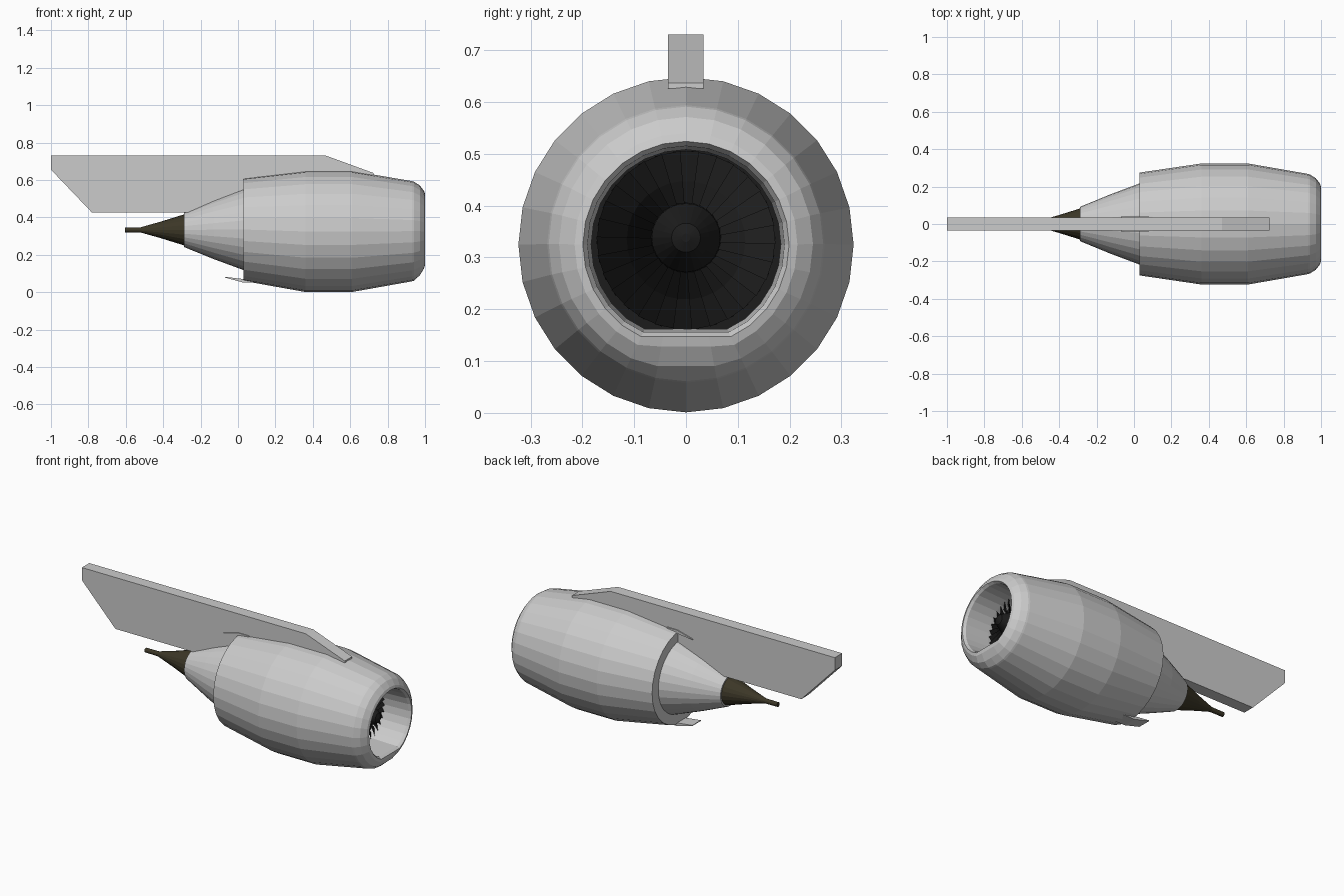
import bpy, bmesh, math
from mathutils import Vector

if "Cube" in bpy.data.objects:
    bpy.data.objects.remove(bpy.data.objects["Cube"])

SIDES = 28


def material(name, rgb):
    m = bpy.data.materials.new(name)
    m.diffuse_color = (*rgb, 1)
    m.use_nodes = True
    m.node_tree.nodes["Principled BSDF"].inputs["Base Color"].default_value = m.diffuse_color
    return m


BLACK = material("fan_black", (0.012, 0.012, 0.012))
BROWN = material("exhaust_brown", (0.045, 0.038, 0.02))


def finish(name, bm, mat=None, recalc=True):
    if recalc:
        bmesh.ops.recalc_face_normals(bm, faces=bm.faces)
    me = bpy.data.meshes.new(name)
    bm.to_mesh(me)
    bm.free()
    ob = bpy.data.objects.new(name, me)
    bpy.context.collection.objects.link(ob)
    if mat:
        me.materials.append(mat)
    return ob


def lathe(name, profile, sides=SIDES, mat=None, caps=(False, False)):
    """Rings along x: (x, radius, centre z, optional lowest z)."""
    bm = bmesh.new()
    rings = []
    for x, r, cz, *low in profile:
        ring = []
        for i in range(sides):
            a = 2 * math.pi * i / sides
            z = cz + r * math.cos(a)
            if low:
                z = max(z, low[0])
            ring.append(bm.verts.new((x, r * math.sin(a), z)))
        rings.append(ring)
    for p, q in zip(rings, rings[1:]):
        for i in range(sides):
            j = (i + 1) % sides
            bm.faces.new((p[i], p[j], q[j], q[i]))
    for use, ring in zip(caps, (rings[0], rings[-1])):
        if use:
            bm.faces.new(ring)
    return finish(name, bm, mat)


def extrude_side(name, outline, y0, y1, mat=None):
    """Side outline in x, z extruded across y."""
    bm = bmesh.new()
    f = bm.faces.new([bm.verts.new((x, y0, z)) for x, z in outline])
    out = bmesh.ops.extrude_face_region(bm, geom=[f])
    moved = [v for v in out["geom"] if isinstance(v, bmesh.types.BMVert)]
    bmesh.ops.translate(bm, verts=moved, vec=(0, y1 - y0, 0))
    return finish(name, bm, mat)


# Outer cowling, closed at the back against the core
lathe("cowling", [(0.03, 0.21, 0.335), (0.03, 0.275, 0.335), (0.36, 0.3235, 0.3245),
                  (0.61, 0.3235, 0.3245), (0.93, 0.268, 0.326)])

# Intake lip and duct with flattened bottom
lathe("intake_lip", [(0.93, 0.268, 0.326), (0.94, 0.265, 0.326), (0.972, 0.245, 0.326, 0.09),
                     (0.995, 0.215, 0.325, 0.128), (1.0, 0.199, 0.325, 0.147),
                     (0.985, 0.19, 0.325, 0.156), (0.84, 0.183, 0.325, 0.162),
                     (0.78, 0.183, 0.325, 0.162)])

# Fan backing, spinner and blades
lathe("fan_backing", [(0.785, 0.183, 0.325, 0.162), (0.78, 0.183, 0.325, 0.162)],
      mat=BLACK, caps=(True, True))
lathe("spinner", [(0.785, 0.07, 0.338), (0.85, 0.066, 0.338), (0.89, 0.045, 0.338),
                  (0.92, 0.028, 0.338), (0.928, 0.008, 0.338)], 24, BLACK, (True, True))
bm = bmesh.new()
BLADES = 30
for i in range(BLADES):
    a = 2 * math.pi * i / BLADES
    stations = []
    for r, twist, chord in ((0.055, 0.4, 0.05), (0.115, 0.7, 0.055), (0.173, 1.0, 0.06)):
        pair = []
        for s in (-0.5, 0.5):
            dx = s * chord * math.cos(twist)
            b = a + s * chord * math.sin(twist) / r
            pair.append(bm.verts.new((0.825 + dx, r * math.sin(b), 0.333 + r * math.cos(b))))
        stations.append(pair)
    for p, q in zip(stations, stations[1:]):
        bm.faces.new((p[0], p[1], q[1], q[0]))
finish("fan_blades", bm, BLACK)

# Core nozzle and dark exhaust cone with tail pipe
lathe("core_nozzle", [(0.06, 0.225, 0.335), (0.03, 0.217, 0.335), (-0.13, 0.157, 0.334),
                      (-0.29, 0.091, 0.333), (-0.29, 0.08, 0.333)])
lathe("exhaust_cone", [(-0.285, 0.084, 0.333), (-0.41, 0.045, 0.333), (-0.52, 0.014, 0.333),
                       (-0.605, 0.013, 0.333)], 20, BROWN, (True, True))

# Wing pylon
extrude_side("pylon", [(-1, 0.73), (0.47, 0.73), (0.725, 0.637), (0.725, 0.626), (0.45, 0.61),
                       (0.03, 0.5), (-0.25, 0.425), (-0.78, 0.425), (-1, 0.655)], -0.035, 0.034)

# Small trailing tabs at the bottom and top of the cowling edge
for name, s in (("lower_tab", -1), ("upper_tab", 1)):
    extrude_side(name, [(x, 0.335 + s * d) for x, d in
                        ((0.1, 0.284), (0.03, 0.284), (-0.07, 0.257), (-0.07, 0.253),
                         (0.03, 0.265), (0.1, 0.27))], -0.04, 0.04)
